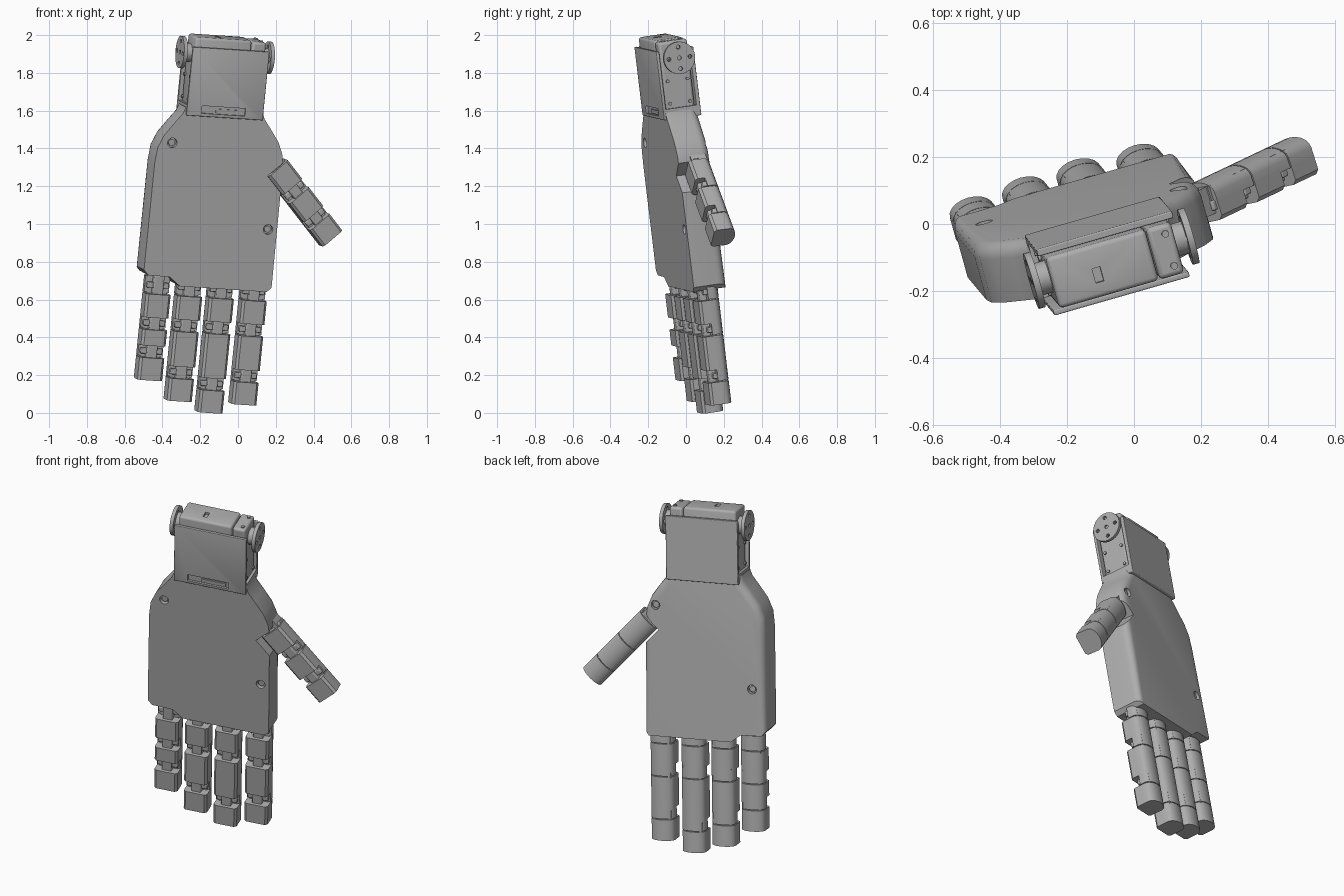
import bpy, bmesh, math
from mathutils import Matrix, Vector

cube = bpy.data.objects.get("Cube")
if cube:
    bpy.data.objects.remove(cube, do_unlink=True)


def material(name, value):
    m = bpy.data.materials.new(name)
    m.use_nodes = True
    m.diffuse_color = (value, value, value, 1)
    m.node_tree.nodes["Principled BSDF"].inputs["Base Color"].default_value = (value, value, value, 1)
    return m


GREY = material("plain grey", 0.42)
parts = []


def frame(origin, up, side):
    """Local frame: x across, y towards the back, z up the limb."""
    w = Vector(up).normalized()
    v = w.cross(Vector(side)).normalized()
    u = v.cross(w)
    m = Matrix((u, v, w)).transposed().to_4x4()
    m.translation = origin
    return m


HAND = frame((0, 0, 1), (0.1, -0.12, 1), (0.96, 0.275, -0.063))


def prism(name, outline, lo, hi, axis, fr=HAND, back_bevel=0):
    """Extrude a 2D outline along one local axis."""
    place = {"x": lambda p, h: (h, p[0], p[1]),
             "y": lambda p, h: (p[0], h, p[1]),
             "z": lambda p, h: (p[0], p[1], h)}[axis]
    bm = bmesh.new()
    rings = [[bm.verts.new(place(p, h)) for p in outline] for h in (lo, hi)]
    bm.faces.new(rings[0])
    bm.faces.new(rings[1])
    n = len(outline)
    for i in range(n):
        j = (i + 1) % n
        bm.faces.new((rings[0][i], rings[0][j], rings[1][j], rings[1][i]))
    bmesh.ops.recalc_face_normals(bm, faces=bm.faces)
    if back_bevel:
        edges = [e for e in bm.edges if all(v.co.y > hi - 0.001 for v in e.verts)
                 and -0.28 < sum(v.co.z for v in e.verts) / 2 < 0.6]
        bmesh.ops.bevel(bm, geom=edges, offset=back_bevel, segments=4, profile=0.5, affect='EDGES')
    mesh = bpy.data.meshes.new(name)
    bm.to_mesh(mesh)
    bm.free()
    mesh.materials.append(GREY)
    ob = bpy.data.objects.new(name, mesh)
    bpy.context.collection.objects.link(ob)
    ob.matrix_world = fr
    parts.append(ob)
    return ob


def box(name, x, y, z, fr=HAND, bevel=0):
    ob = prism(name, [(x[0], y[0]), (x[1], y[0]), (x[1], y[1]), (x[0], y[1])], *z, "z", fr)
    if bevel:
        mod = ob.modifiers.new("rounding", "BEVEL")
        mod.width, mod.segments = bevel, 3
    return ob


def disc(name, centre, radius, lo, hi, axis, sides=24):
    ring = [(centre[0] + radius * math.cos(2 * math.pi * i / sides),
             centre[1] + radius * math.sin(2 * math.pi * i / sides)) for i in range(sides)]
    return prism(name, ring, lo, hi, axis)


def cut(ob, cutters):
    """Subtract the cutters and remove them."""
    for c in cutters:
        c.hide_render = True
        mod = ob.modifiers.new("cut", "BOOLEAN")
        mod.object, mod.operation, mod.solver = c, "DIFFERENCE", "EXACT"
    bpy.context.view_layer.update()
    mesh = bpy.data.meshes.new_from_object(ob.evaluated_get(bpy.context.evaluated_depsgraph_get()))
    ob.modifiers.clear()
    ob.data = mesh
    for c in cutters:
        parts.remove(c)
        bpy.data.objects.remove(c, do_unlink=True)


# Finger cross-sections: flat chamfered pad in front, rounded shell behind
HALF = 0.068
PAD = [(-HALF, 0.03), (-HALF, -0.02), (-0.055, -0.033), (0.055, -0.033), (HALF, -0.02), (HALF, 0.03)]
SHELL = [(-HALF, 0.02), (HALF, 0.02)] + [
    (HALF * math.cos(t), 0.05 + 0.042 * math.sin(t))
    for t in (math.pi * i / 10 for i in range(11))]


def finger(name, fr, x, pads, root):
    shift = lambda poly: [(p[0] + x, p[1]) for p in poly]
    start = pads[0][0]
    for i, (lo, hi) in enumerate(pads):
        prism(f"{name}_pad_{i + 1}", shift(PAD), lo, hi, "z", fr)
        prism(f"{name}_shell_{i + 1}", shift(SHELL), start, hi, "z", fr)
        start = hi + 0.005
        end = pads[i + 1][0] if i + 1 < len(pads) else root
        # Hinge block, its pin and the inner core behind it
        mid = (hi + end) / 2
        box(f"{name}_hinge_{i + 1}", (x - 0.028, x + 0.028), (-0.015, 0.03), (hi - 0.01, end + 0.01), fr, 0.006)
        box(f"{name}_pin_{i + 1}", (x - 0.06, x + 0.06), (0.0, 0.03), (mid - 0.015, mid + 0.015), fr, 0.005)
        box(f"{name}_core_{i + 1}", (x - 0.055, x + 0.055), (0.02, 0.075), (hi - 0.01, end + 0.01), fr)
    if root > start:
        prism(f"{name}_root_shell", shift(SHELL), start, root, "z", fr)


for name, x, tip in (("index_finger", 0.126, -0.957), ("middle_finger", -0.055, -1.012),
                     ("ring_finger", -0.23, -0.961), ("little_finger", -0.404, -0.86)):
    finger(name, HAND, x, [(tip, tip + 0.12), (tip + 0.185, -0.59), (-0.525, -0.4)], -0.31)

# Thumb, pointing down and out
THUMB = frame((0.494, 0.172, 0.926), (-0.589, -0.28, 0.759), (0.78, 0.17, 0.6))
finger("thumb", THUMB, 0, [(0, 0.115), (0.17, 0.3), (0.36, 0.49)], 0.49)
box("thumb_mount", (-0.05, 0.05), (-0.01, 0.075), (0.45, 0.56), THUMB)

# Palm shell: one half of the shoulder outline is mirrored about its middle
MID = -0.153
shoulder = [(0.353, 0.3), (0.345, 0.385), (0.315, 0.455), (0.26, 0.53), (0.225, 0.575), (0.212, 0.61)]
outline = [(MID + d, z) for d, z in shoulder] + [(MID - d, z) for d, z in reversed(shoulder)]
outline += [(-0.506, -0.27), (-0.48, -0.297), (-0.36, -0.3), (-0.3, -0.345), (0.18, -0.345), (0.203, -0.32)]
palm = prism("palm", outline, -0.055, 0.125, "y", back_bevel=0.045)
screws = [((-0.42, 0.416), -0.055), ((0.152, -0.012), -0.055), ((0.13, 0.41), 0.125), ((-0.43, -0.03), 0.125)]
holes = [disc("screw_hole", c, 0.026, y - 0.025, y + 0.025, "y") for c, y in screws]
notch = box("thumb_notch", (-0.078, 0.078), (-0.3, 0.3), (0.25, 0.51), THUMB)
cut(palm, holes + [notch])
for c, y in screws:
    s = 1 if y < 0 else -1
    disc("palm_screw", c, 0.018, *sorted((y + s * 0.012, y + s * 0.03)), "y", 12)

# Wrist bracket: front and back plates, the front one slotted
front = box("bracket_front_plate", (-0.362, 0.06), (-0.067, -0.05), (0.568, 0.935), bevel=0.004)
cut(front, [box("slot", (-0.28, -0.04), (-0.1, 0), (0.585, 0.625))])
box("slot_tab", (-0.2, -0.06), (-0.062, -0.045), (0.59, 0.612))
box("bracket_back_plate", (-0.362, 0.06), (0.118, 0.14), (0.568, 0.935), bevel=0.004)
box("bracket_floor", (-0.362, 0.06), (-0.055, 0.13), (0.57, 0.625))

# Servo motor with cap, label recess and screws
servo = box("servo_body", (-0.345, -0.035), (-0.045, 0.115), (0.6, 0.985), bevel=0.014)
cut(servo, [box("recess", (-0.22, -0.195), (0.0, 0.045), (0.97, 1.02))])
box("servo_cap", (-0.032, 0.045), (-0.045, 0.115), (0.6, 0.98), bevel=0.014)
for y in (-0.015, 0.085):
    disc("cap_screw", (0.02, y), 0.011, 0.975, 0.986, "z", 12)
for side, x in ((1, 0.045), (-1, -0.345)):
    for y in (-0.02, 0.09):
        for z in (0.65, 0.77):
            disc("side_screw", (y, z), 0.009, x - 0.008, x + 0.008, "x", 12)
    # Output horn: drilled disc on a hub
    disc("horn_hub", (0.046, 0.89), 0.05, *sorted((x - side * 0.01, x + side * 0.045)), "x")
    lo, hi = sorted((x + side * 0.035, x + side * 0.055))
    horn = disc("horn_disc", (0.046, 0.89), 0.086, lo, hi, "x", 32)
    spots = [(0.046, 0.89)] + [(0.046 + 0.058 * math.cos(a), 0.89 + 0.058 * math.sin(a))
                               for a in (math.pi * k / 2 for k in range(4))]
    cut(horn, [disc("hole", p, 0.011, lo - 0.01, hi + 0.01, "x", 12) for p in spots])

# Soft shading with sharp edges kept
bpy.ops.object.select_all(action="DESELECT")
for ob in parts:
    ob.select_set(True)
bpy.context.view_layer.objects.active = palm
bpy.ops.object.shade_smooth_by_angle(angle=math.radians(30))
